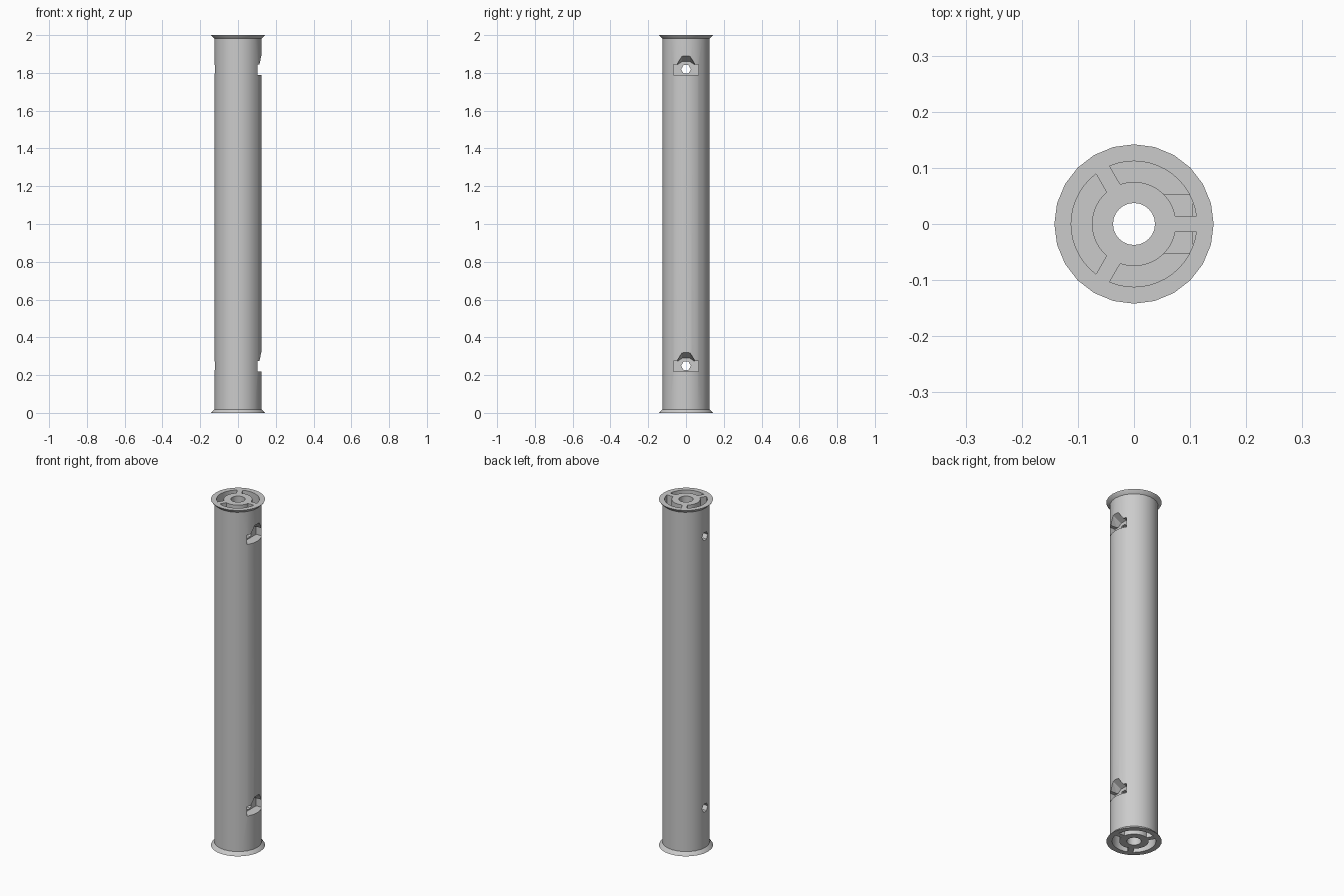
import bpy, bmesh
from math import pi, sin, cos, asin, radians
from mathutils import Matrix

cube = bpy.data.objects.get("Cube")
if cube:
    bpy.data.objects.remove(cube, do_unlink=True)

HEIGHT = 2.0
BODY_R, FLANGE_R, BORE_R = 0.124, 0.142, 0.0375
SLOT_IN, SLOT_OUT, RIB_HALF, SLOT_DEPTH = 0.075, 0.112, 0.014, 0.09
POCKET_FLOORS = (0.22, 1.79)

grey = bpy.data.materials.new("light_grey")
grey.use_nodes = True
colour = (0.6, 0.6, 0.6, 1)
grey.diffuse_color = colour
grey.node_tree.nodes["Principled BSDF"].inputs["Base Color"].default_value = colour


def make(name, bm):
    bmesh.ops.recalc_face_normals(bm, faces=bm.faces[:])
    mesh = bpy.data.meshes.new(name)
    bm.to_mesh(mesh)
    bm.free()
    mesh.materials.append(grey)
    ob = bpy.data.objects.new(name, mesh)
    bpy.context.collection.objects.link(ob)
    return ob


def box(name, lo, hi):
    bm = bmesh.new()
    bmesh.ops.create_cube(bm, size=1)
    for v in bm.verts:
        v.co = [(a + b) / 2 + c * (b - a) for a, b, c in zip(lo, hi, v.co)]
    return make(name, bm)


def rod(name, sides, radius, length, matrix):
    bm = bmesh.new()
    bmesh.ops.create_cone(bm, cap_ends=True, segments=sides, radius1=radius,
                          radius2=radius, depth=length, matrix=matrix)
    return make(name, bm)


def lathe(name, profile, sides):
    bm = bmesh.new()
    rings = [[bm.verts.new((r * cos(2 * pi * i / sides), r * sin(2 * pi * i / sides), z))
              for i in range(sides)] for r, z in profile]
    for a, b in zip(rings, rings[1:]):
        for i in range(sides):
            j = (i + 1) % sides
            bm.faces.new((a[i], a[j], b[j], b[i]))
    bm.faces.new(rings[0])
    bm.faces.new(rings[-1])
    return make(name, bm)


def slot(name, turn, z0, z1, steps=14):
    # Arc-shaped slot between two parallel-sided ribs, with rounded corners
    outline = []
    for r, order in ((SLOT_IN, 1), (SLOT_OUT, -1)):
        start = asin(RIB_HALF / r)
        sweep = radians(120) - 2 * start
        arc = [turn + start + sweep * i / steps for i in range(steps + 1)]
        outline += [(r * cos(a), r * sin(a)) for a in arc[::order]]
    bm = bmesh.new()
    face = bm.faces.new([bm.verts.new((x, y, z0)) for x, y in outline])
    top = bmesh.ops.extrude_face_region(bm, geom=[face])["geom"]
    for v in top:
        if isinstance(v, bmesh.types.BMVert):
            v.co.z = z1
    corners = [e for e in bm.edges
               if abs(e.verts[0].co.z - e.verts[1].co.z) > 0.01
               and e.calc_face_angle(0) > radians(50)]
    bmesh.ops.bevel(bm, geom=corners, offset=0.01, segments=4, profile=0.5, affect="EDGES")
    return make(name, bm)


def hull(name, points):
    bm = bmesh.new()
    for p in points:
        bm.verts.new(p)
    bmesh.ops.convex_hull(bm, input=bm.verts[:])
    bmesh.ops.dissolve_limit(bm, angle_limit=0.01, verts=bm.verts[:], edges=bm.edges[:])
    return make(name, bm)


# Column with a flared rim at each end
half = [(FLANGE_R, 0), (FLANGE_R - 0.002, 0.004), (BODY_R, 0.019)]
column = lathe("column", half + [(r, HEIGHT - z) for r, z in half[::-1]], 24)

# Central bore and end slots
cutters = [rod("bore_cutter", 24, BORE_R, 2.4, Matrix.Translation((0, 0, 1)))]
for k in range(3):
    turn = radians(120 * k)
    cutters.append(slot("lower_slot_cutter", turn, -0.05, SLOT_DEPTH))
    cutters.append(slot("upper_slot_cutter", turn, HEIGHT - SLOT_DEPTH, HEIGHT + 0.05))

# Side pockets with a tapered roof, and hexagonal cross holes
for z in POCKET_FLOORS:
    cutters.append(box("pocket_cutter", (0.07, -0.066, z), (0.2, 0.066, z + 0.055)))
    roof = [(x, s * y, z + h) for s in (-1, 1) for x, y, h in (
        (0.07, 0.05, 0.05), (0.07, 0.02, 0.07), (0.14, 0.047, 0.05),
        (0.14, 0.045, 0.06), (0.125, 0.02, 0.1), (0.14, 0.02, 0.1))]
    cutters.append(hull("roof_cutter", roof))
    cutters.append(rod("hex_cutter", 6, 0.026, 0.5,
                       Matrix.Translation((0, 0, z + 0.029)) @ Matrix.Rotation(pi / 2, 4, "Y")))

bpy.context.view_layer.objects.active = column
for cutter in cutters:
    mod = column.modifiers.new("cut", "BOOLEAN")
    mod.operation = "DIFFERENCE"
    mod.solver = "EXACT"
    mod.object = cutter
    bpy.ops.object.modifier_apply(modifier=mod.name)
    bpy.data.objects.remove(cutter, do_unlink=True)

# Solid blocks inside the end slots, beside the pockets
box("upper_pocket_block", (0.05, -0.053, 1.9), (0.105, 0.053, 1.92))
box("lower_pocket_block", (0.05, -0.053, 0.08), (0.105, 0.053, 0.1))

bpy.ops.object.select_all(action="DESELECT")
column.select_set(True)
bpy.context.view_layer.objects.active = column
bpy.ops.object.shade_smooth_by_angle(angle=radians(30))
